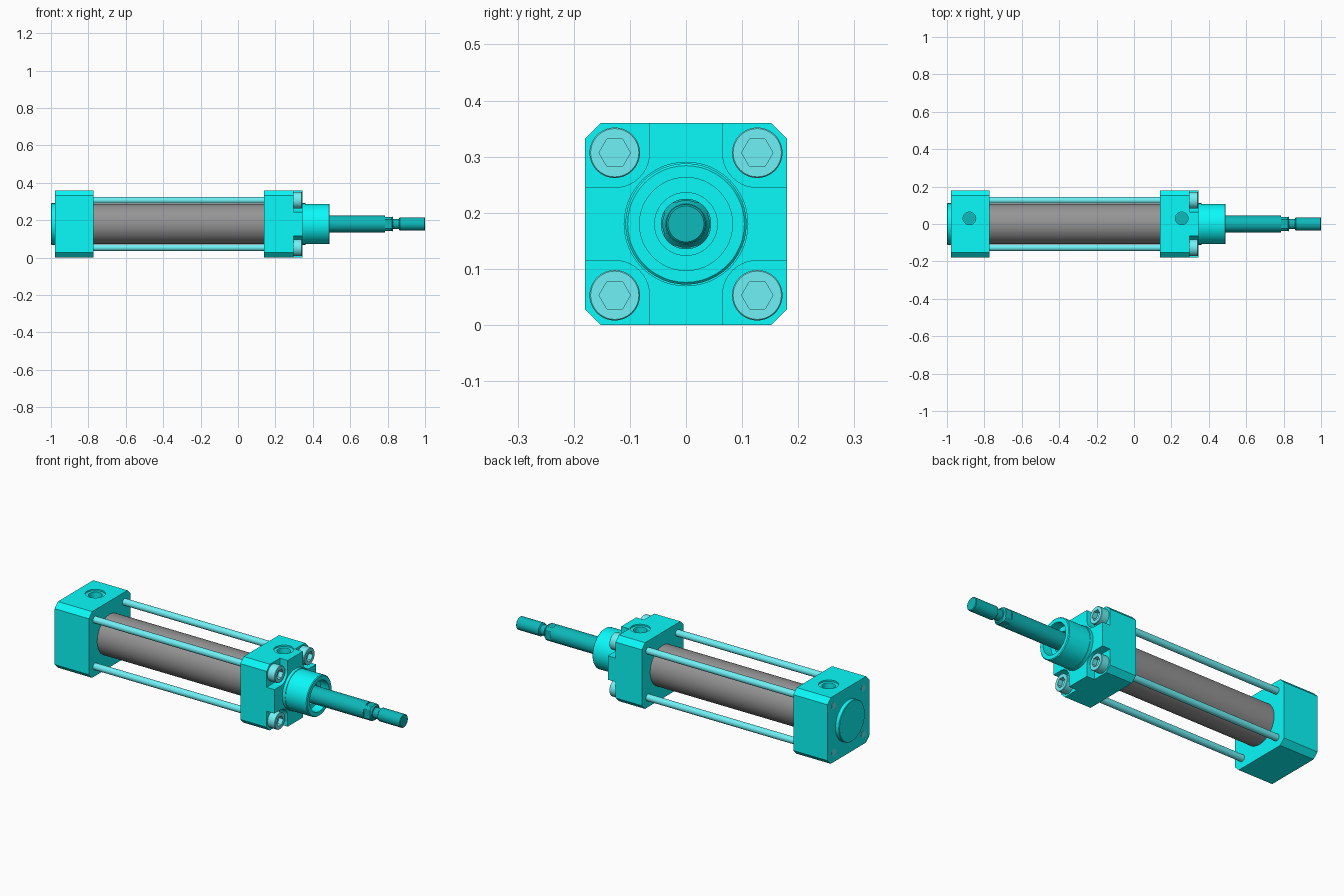
import bpy, bmesh
from math import pi, cos, sin, radians
from mathutils import Vector

if "Cube" in bpy.data.objects:
    bpy.data.objects.remove(bpy.data.objects["Cube"])

CZ = 0.18      # height of the cylinder axis
BOLT = 0.127   # tie rod offset from the axis
CORNERS = [(sy, sz) for sy in (-1, 1) for sz in (-1, 1)]


def material(name, rgb):
    m = bpy.data.materials.new(name)
    m.diffuse_color = (*rgb, 1)
    m.use_nodes = True
    m.node_tree.nodes["Principled BSDF"].inputs["Base Color"].default_value = m.diffuse_color
    return m


CYAN = material("cyan", (0.003, 0.95, 0.95))
PALE = material("pale_cyan", (0.16, 0.88, 0.92))
DEEP = material("deep_cyan", (0.004, 0.48, 0.49))
GREY = material("dark_grey", (0.3, 0.3, 0.3))


def finish(name, bm, mat=None):
    bmesh.ops.recalc_face_normals(bm, faces=bm.faces[:])
    me = bpy.data.meshes.new(name)
    bm.to_mesh(me)
    bm.free()
    ob = bpy.data.objects.new(name, me)
    bpy.context.collection.objects.link(ob)
    if mat:
        me.materials.append(mat)
    return ob


def lathe(name, profile, mat=None, y=0, z=0, closed=False, seg=48):
    """Revolve (x, radius) points about an axis parallel to x."""
    bm = bmesh.new()
    c = Vector((0, y, CZ + z))
    vs = [bm.verts.new((x, y, CZ + z + r)) for x, r in profile]
    pairs = list(zip(vs, vs[1:])) + ([(vs[-1], vs[0])] if closed else [])
    es = [bm.edges.new(p) for p in pairs]
    bmesh.ops.spin(bm, geom=vs + es, cent=c, axis=(1, 0, 0), angle=2 * pi, steps=seg)
    bmesh.ops.remove_doubles(bm, verts=bm.verts[:], dist=1e-5)
    return finish(name, bm, mat)


def rod_x(name, x0, x1, r, mat=None, y=0, z=0, seg=48):
    return lathe(name, [(x0, 0), (x0, r), (x1, r), (x1, 0)], mat, y, z, seg=seg)


def prism(name, pts, x0, x1, mat=None):
    """Extrude a (y, z) outline, relative to the axis, along x."""
    bm = bmesh.new()
    f = bm.faces.new([bm.verts.new((x0, y, CZ + z)) for y, z in pts])
    ext = bmesh.ops.extrude_face_region(bm, geom=[f])["geom"]
    bmesh.ops.translate(bm, vec=(x1 - x0, 0, 0),
                        verts=[v for v in ext if isinstance(v, bmesh.types.BMVert)])
    return finish(name, bm, mat)


def cylinder_z(name, x, y, r, z0, z1, mat=None):
    bm = bmesh.new()
    bmesh.ops.create_cone(bm, cap_ends=True, segments=40, radius1=r, radius2=r, depth=z1 - z0)
    bmesh.ops.translate(bm, vec=(x, y, (z0 + z1) / 2), verts=bm.verts[:])
    return finish(name, bm, mat)


def cut(ob, cutters):
    bpy.context.view_layer.objects.active = ob
    for c in cutters:
        m = ob.modifiers.new("cut", 'BOOLEAN')
        m.operation = 'DIFFERENCE'
        m.solver = 'EXACT'
        m.object = c
        bpy.ops.object.modifier_apply(modifier=m.name)
        bpy.data.objects.remove(c)


# End caps: chamfered square blocks with a port on top
H, C = 0.18, 0.028
OUTLINE = [(-H, -H + C), (-H + C, -H), (H - C, -H), (H, -H + C),
           (H, H - C), (H - C, H), (-H + C, H), (-H, H - C)]


def cap(name, x0, x1, port_x):
    ob = prism(name, OUTLINE, x0, x1, CYAN)
    cut(ob, [cylinder_z("drill", port_x, 0.03, 0.05, 0.352, 0.4),
             cylinder_z("drill", port_x, 0.03, 0.034, 0.275, 0.4)])
    cylinder_z(name + "_port_floor", port_x, 0.03, 0.0335, 0.27, 0.278, DEEP)
    return ob


rear_cap = cap("rear_cap", -0.978, -0.772, -0.88)
front_cap = cap("front_cap", 0.14, 0.345, 0.255)

# Rounded corner pockets for the bolt heads
arc = [(BOLT - 0.062 * cos(a), BOLT - 0.062 * sin(a)) for a in [i * pi / 20 for i in range(11)]]
pocket = [(0.065, 0.25)] + arc + [(0.25, 0.065), (0.25, 0.25)]
cut(front_cap, [prism("pocket", [(sy * y, sz * z) for y, z in pocket], 0.298, 0.4)
                for sy, sz in CORNERS])

# Rear locating disc
lathe("rear_disc", [(-0.97, 0), (-0.97, 0.111), (-0.997, 0.111), (-1.0, 0.108), (-1.0, 0)], CYAN)

# Barrel, with the piston and cap spigots inside it
lathe("barrel", [(-0.775, 0.108), (0.145, 0.108), (0.145, 0.105), (-0.775, 0.105)],
      GREY, closed=True, seg=64)
rod_x("piston", -0.365, -0.23, 0.1045, GREY)
rod_x("rear_spigot", -0.775, -0.745, 0.1045, CYAN)
rod_x("front_spigot", 0.12, 0.145, 0.1045, CYAN)

# Front boss with stepped bore
lathe("front_boss", [(0.33, 0), (0.33, 0.111), (0.362, 0.111), (0.362, 0.108), (0.486, 0.108),
                     (0.49, 0.104), (0.49, 0.083), (0.44, 0.083), (0.44, 0.056),
                     (0.40, 0.056), (0.40, 0)], CYAN)

# Piston rod with wrench flats, neck and threaded end
rod = lathe("piston_rod", [(-0.3, 0), (-0.3, 0.045), (0.82, 0.045), (0.83, 0.036), (0.83, 0.028),
                           (0.86, 0.028), (0.865, 0.035), (0.997, 0.035), (1.0, 0.032), (1.0, 0)], DEEP)
flats = []
for s in (-1, 1):
    side = [(-0.1, s * 0.038), (0.1, s * 0.038), (0.1, s * 0.1), (-0.1, s * 0.1)]
    flats += [prism("flat", side, 0.785, 0.823), prism("flat", [(b, a) for a, b in side], 0.785, 0.823)]
cut(rod, flats)

# Tie rods and socket-head bolts at the four corners
for i, (sy, sz) in enumerate(CORNERS, 1):
    y, z = sy * BOLT, sz * BOLT
    rod_x(f"tie_rod_{i}", -0.979, 0.30, 0.018, PALE, y, z, 24)
    head = lathe(f"bolt_head_{i}", [(0.295, 0), (0.295, 0.045), (0.34, 0.045), (0.342, 0.043),
                                    (0.342, 0)], PALE, y, z, seg=40)
    hexagon = [(y + 0.028 * cos(k * pi / 3), z + 0.028 * sin(k * pi / 3)) for k in range(6)]
    cut(head, [prism("socket", hexagon, 0.317, 0.36)])

# Smooth the round surfaces, keep the edges sharp
for ob in bpy.context.scene.objects:
    ob.select_set(True)
    bpy.context.view_layer.objects.active = ob
bpy.ops.object.shade_smooth_by_angle(angle=radians(25))
